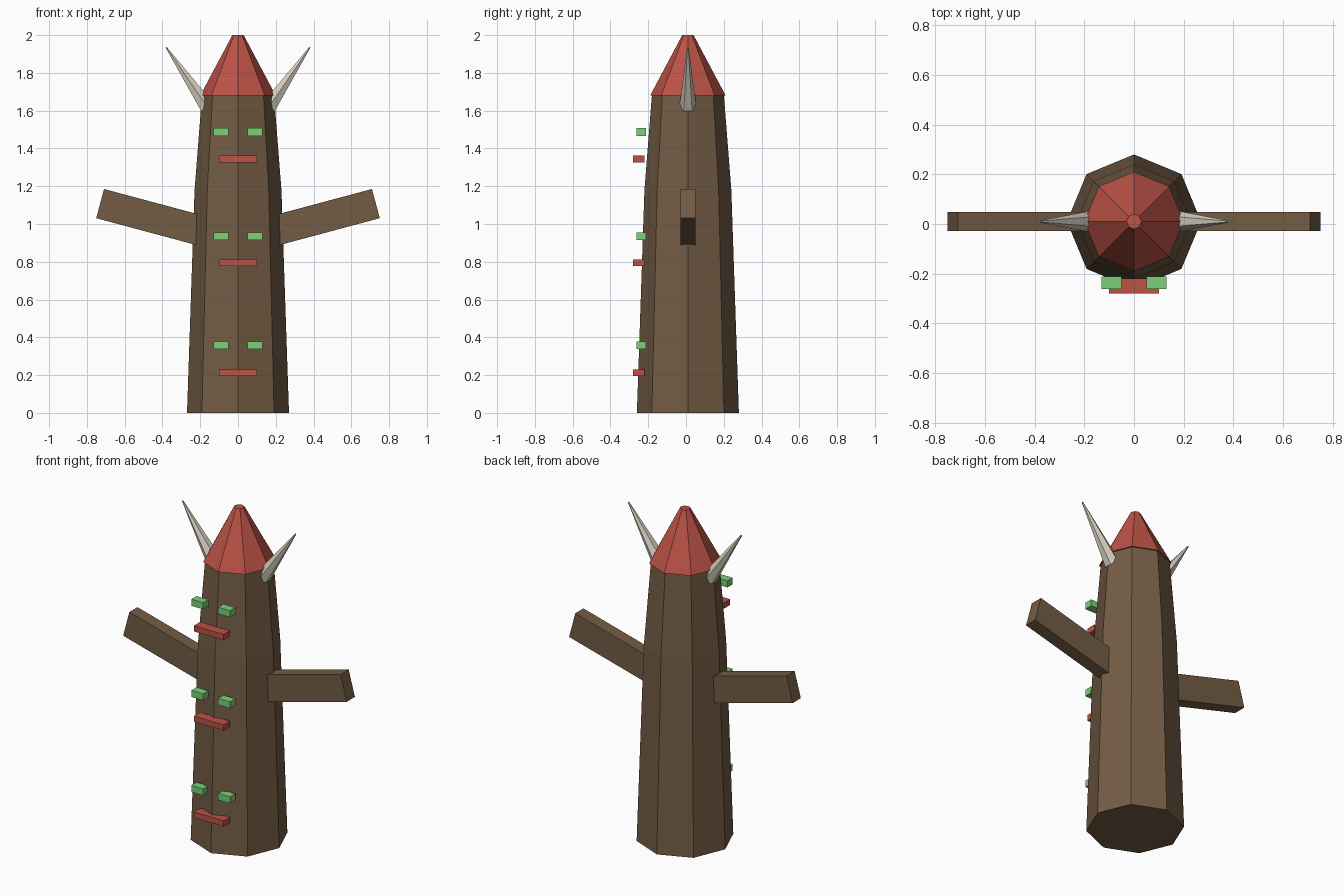
import bpy, bmesh, math
from mathutils import Matrix, Vector

if "Cube" in bpy.data.objects:
    bpy.data.objects.remove(bpy.data.objects["Cube"])

CY = 0.01  # trunk axis in y


def material(name, r, g, b):
    m = bpy.data.materials.new(name)
    lin = [(c / 255 / 12.92) if c < 10 else ((c / 255 + 0.055) / 1.055) ** 2.4 for c in (r, g, b)]
    m.diffuse_color = (*lin, 1)
    m.use_nodes = True
    m.node_tree.nodes["Principled BSDF"].inputs["Base Color"].default_value = m.diffuse_color
    return m


WOOD = material("brown wood", 115, 92, 68)
RED = material("red paint", 188, 82, 70)
GREEN = material("green paint", 124, 208, 121)
BONE = material("pale bone", 214, 208, 192)


def finish(name, bm, mat):
    bmesh.ops.recalc_face_normals(bm, faces=bm.faces)
    me = bpy.data.meshes.new(name)
    bm.to_mesh(me)
    bm.free()
    me.materials.append(mat)
    ob = bpy.data.objects.new(name, me)
    bpy.context.collection.objects.link(ob)
    return ob


def lathe(name, profile, sides, mat, matrix):
    """Stack of polygon rings (radius, height), capped at both ends."""
    bm = bmesh.new()
    rings = []
    for r, z in profile:
        rings.append([bm.verts.new(matrix @ Vector((r * math.cos(a), r * math.sin(a), z)))
                      for a in (2 * math.pi * i / sides for i in range(sides))])
    for lo, hi in zip(rings, rings[1:]):
        for i in range(sides):
            j = (i + 1) % sides
            bm.faces.new((lo[i], lo[j], hi[j], hi[i]))
    bm.faces.new(rings[0])
    bm.faces.new(rings[-1])
    return finish(name, bm, mat)


def box(name, centre, size, mat, tilt=0.0):
    bm = bmesh.new()
    bmesh.ops.create_cube(bm, size=1, matrix=Matrix.Translation(centre)
                          @ Matrix.Rotation(tilt, 4, 'Y') @ Matrix.Diagonal((*size, 1)))
    return finish(name, bm, mat)


# Trunk and pointed cap
axis = Matrix.Translation((0, CY, 0))
lathe("trunk", [(0.27, 0), (0.23, 1.18), (0.19, 1.69)], 8, WOOD, axis)
lathe("cap", [(0.2, 1.68), (0.03, 2.0)], 8, RED, axis)

for side, s in (("right", 1), ("left", -1)):
    # Wing planks, rising 15 degrees outward
    t = math.radians(15)
    length = 0.6
    centre = (s * (0.73 - length / 2 * math.cos(t)), CY, 1.108 - length / 2 * math.sin(t))
    box(side + "_wing", centre, (length, 0.078, 0.16), WOOD, -s * t)
    # Horns, six-sided with a vertex toward +-y
    base, tip = Vector((s * 0.163, CY, 1.62)), Vector((s * 0.38, CY, 1.935))
    d = tip - base
    m = (Matrix.Translation(base) @ Matrix.Rotation(s * math.atan2(abs(d.x), d.z), 4, 'Y')
         @ Matrix.Rotation(math.pi / 2, 4, 'Z'))
    lathe(side + "_horn", [(0.045, 0), (0.004, d.length)], 6, BONE, m)

# Three stacked faces: two eyes and a mouth each
for n, (eye_z, mouth_z) in enumerate([(0.357, 0.213), (0.934, 0.795), (1.487, 1.344)], 1):
    for side, s in (("right", 1), ("left", -1)):
        box(f"{side}_eye_{n}", (s * 0.09, -0.237, eye_z), (0.08, 0.05, 0.04), GREEN)
    box(f"mouth_{n}", (0, -0.25, mouth_z), (0.2, 0.06, 0.035), RED)
